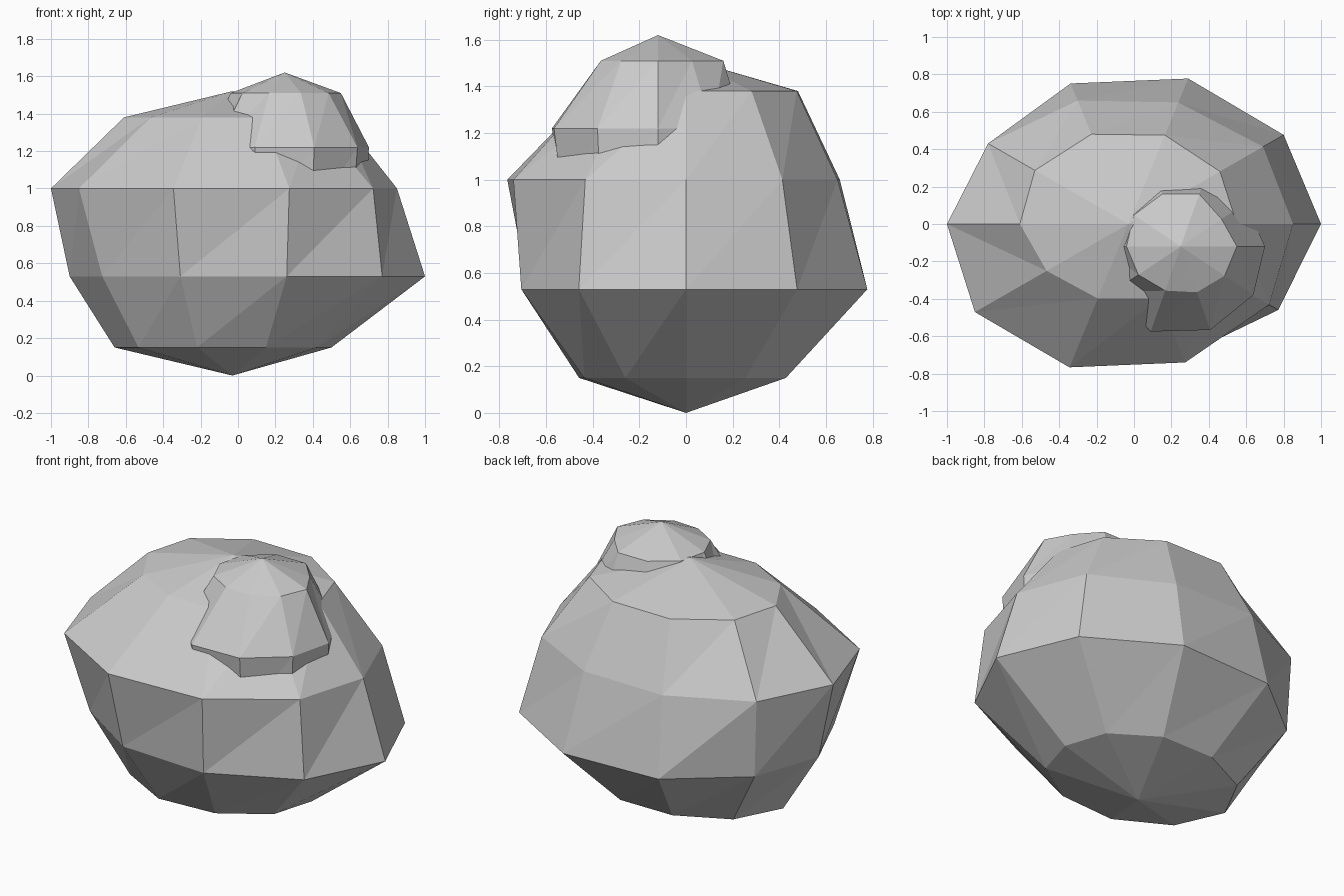
import bpy, bmesh
from math import cos, sin, tau

if "Cube" in bpy.data.objects:
    bpy.data.objects.remove(bpy.data.objects["Cube"])

SIDES = 10


def rock(name, cx, cy, squash, bottom, rings, top):
    """Faceted ten-sided rock: two poles joined by uneven elliptical rings.
    Each ring is (z, radii), the radii running anticlockwise from +x."""
    bm = bmesh.new()
    low = bm.verts.new((cx, cy, bottom))
    high = bm.verts.new((cx, cy, top))
    loops = []
    for z, radii in rings:
        loops.append([bm.verts.new((cx + r * cos(tau * k / SIDES),
                                    cy + squash * r * sin(tau * k / SIDES), z))
                      for k, r in enumerate(radii)])
    for k in range(SIDES):
        n = (k + 1) % SIDES
        bm.faces.new((low, loops[0][n], loops[0][k]))
        bm.faces.new((high, loops[-1][k], loops[-1][n]))
        for a, b in zip(loops, loops[1:]):
            bm.faces.new((a[k], a[n], b[n]))
            bm.faces.new((a[k], b[n], b[k]))
    bmesh.ops.recalc_face_normals(bm, faces=bm.faces)
    mesh = bpy.data.meshes.new(name)
    bm.to_mesh(mesh)
    bm.free()
    obj = bpy.data.objects.new(name, mesh)
    bpy.context.collection.objects.link(obj)
    return obj


# Large boulder
rock("boulder", -0.03, 0, 0.79, 0.0, [
    (0.15, (.53, .55, .57, .57, .60, .63, .62, .61, .58, .56)),
    (0.53, (1.03, 1.026, 1.035, 1.0, .90, .87, .86, .90, .94, .99)),
    (1.00, (.88, .89, .865, .878, .927, .97, 1.014, 1.02, .985, .93)),
    (1.38, (.58, .605, .632, .639, .618, .58, .54, .53, .53, .54)),
], 1.52)

# Smaller lump sunk into the top
rock("upper_lump", 0.25, -0.12, 0.92, 0.44, [
    (0.56, (.28,) * SIDES),
    (0.85, (.43, .42, .42, .42, .42, .43, .45, .46, .46, .45)),
    (1.22, (.45, .43, .42, .42, .41, .42, .45, .52, .51, .48)),
    (1.51, (.30, .27, .32, .32, .31, .29, .28, .27, .28, .29)),
], 1.62)
